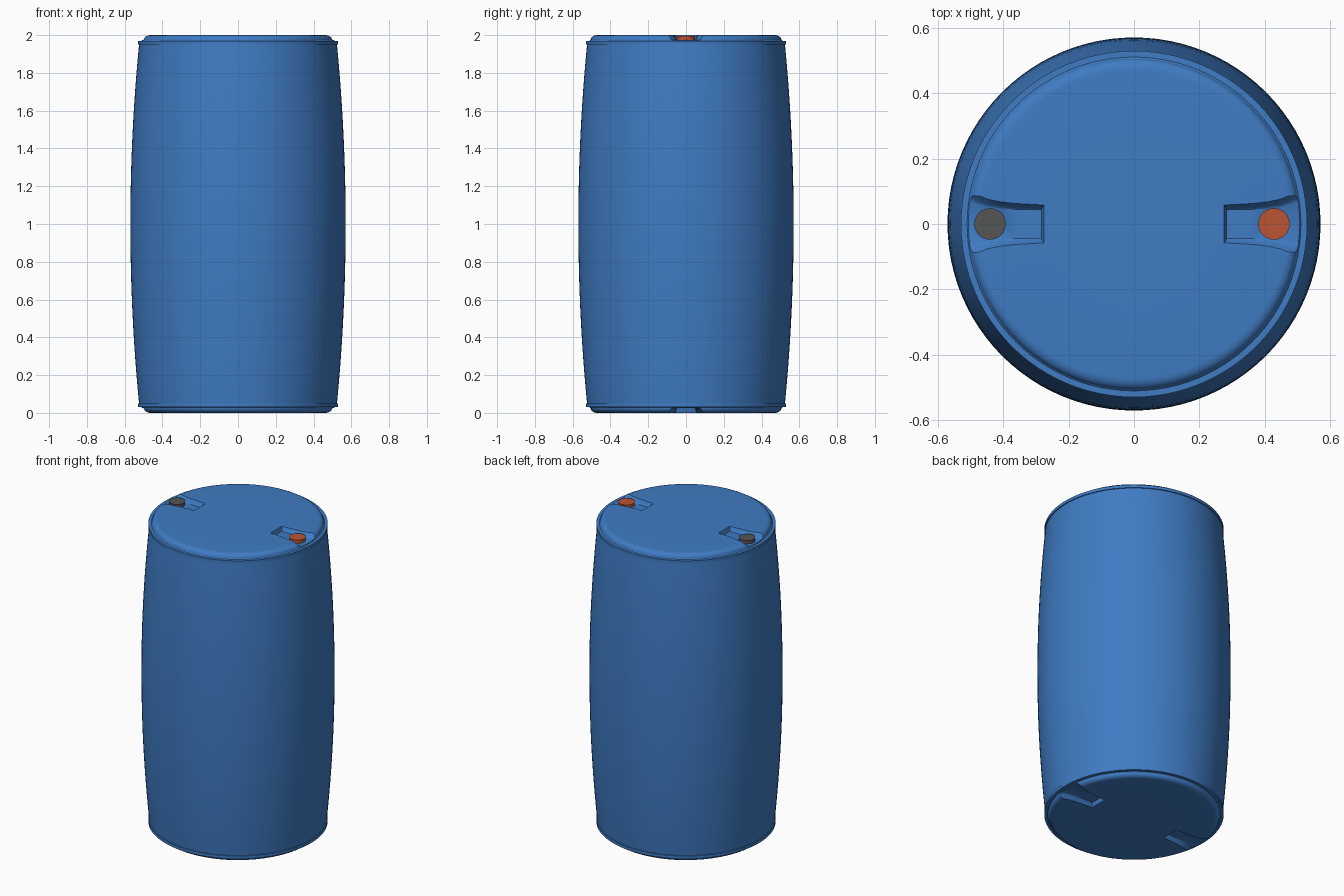
import bpy, bmesh
from math import pi, cos, sin

if "Cube" in bpy.data.objects:
    bpy.data.objects.remove(bpy.data.objects["Cube"])


def material(name, rgb):
    m = bpy.data.materials.new(name)
    m.diffuse_color = (*rgb, 1)
    m.use_nodes = True
    m.node_tree.nodes["Principled BSDF"].inputs["Base Color"].default_value = m.diffuse_color
    return m


def make_object(name, bm, mat=None):
    bmesh.ops.remove_doubles(bm, verts=bm.verts, dist=1e-5)
    bmesh.ops.recalc_face_normals(bm, faces=bm.faces)
    me = bpy.data.meshes.new(name)
    bm.to_mesh(me)
    bm.free()
    ob = bpy.data.objects.new(name, me)
    bpy.context.collection.objects.link(ob)
    if mat:
        me.materials.append(mat)
    return ob


def lathe(name, profile, mat, steps=96, x=0):
    bm = bmesh.new()
    vs = [bm.verts.new((r, 0, z)) for r, z in profile]
    es = [bm.edges.new(p) for p in zip(vs, vs[1:])]
    bmesh.ops.spin(bm, geom=vs + es, cent=(0, 0, 0), axis=(0, 0, 1),
                   angle=2 * pi, steps=steps)
    ob = make_object(name, bm, mat)
    ob.location.x = x
    return ob


def smooth(ob, angle=0.6):
    bpy.ops.object.select_all(action='DESELECT')
    ob.select_set(True)
    bpy.context.view_layer.objects.active = ob
    bpy.ops.object.shade_smooth_by_angle(angle=angle)


blue = material("blue_plastic", (0.05, 0.2, 0.55))
orange = material("orange_plastic", (0.5, 0.09, 0.035))
grey = material("dark_grey_plastic", (0.09, 0.09, 0.09))

# Barrel half profile: rounded lid, rim flange and bulging wall, mirrored in z
lid = [(0, 2.0), (0.25, 2.0), (0.47, 2.0)]
lid += [(0.47 + 0.035 * sin(a), 1.975 + 0.025 * cos(a))
        for a in [pi / 2 * i / 6 for i in range(1, 7)]]
lid += [(0.51, 1.97), (0.529, 1.97), (0.529, 1.951), (0.524, 1.95)]
wall = [(0.57 - 0.046 * t * t, 1 + 0.95 * t)
        for t in [i / 12 for i in range(11, -1, -1)]]
half = lid + wall
profile = half + [(r, 2 - z) for r, z in reversed(half[:-1])]
barrel = lathe("barrel_body", profile, blue)

# Flared bung recesses, two in each end: (x, floor half width, top half width)
FLOOR = 1.974
sections = [(0.275, 0.048, 0.056), (0.36, 0.05, 0.06), (0.41, 0.052, 0.065),
            (0.45, 0.058, 0.073), (0.48, 0.068, 0.086), (0.50, 0.08, 0.102),
            (0.54, 0.10, 0.13)]
bm = bmesh.new()
for sx in (1, -1):
    for sz in (1, -1):
        rings = []
        for i, (x, f, t) in enumerate(sections):
            d = t - f
            right = [(f - d * 0.5, 0), (f, 0.004), (f + d * 0.6, 0.016),
                     (t + d * 0.3, 0.027), (t + d * 1.5, 0.04)]
            ring = []
            for y, h in [(-y, h) for y, h in reversed(right)] + right:
                px = x if i else x + 0.008 - 0.3 * h
                ring.append(bm.verts.new((sx * px, y, 1 + sz * (FLOOR + h - 1))))
            rings.append(ring)
        n = len(rings[0])
        for a, b in zip(rings, rings[1:]):
            for k in range(n):
                bm.faces.new((a[k], a[(k + 1) % n], b[(k + 1) % n], b[k]))
        bm.faces.new(rings[0])
        bm.faces.new(rings[-1])
cutter = make_object("recess_cutter", bm, blue)
cutter.hide_render = True

mod = barrel.modifiers.new("recesses", 'BOOLEAN')
mod.operation = 'DIFFERENCE'
mod.solver = 'EXACT'
mod.object = cutter
bpy.context.view_layer.objects.active = barrel
bpy.ops.object.modifier_apply(modifier=mod.name)
bpy.data.objects.remove(cutter)
smooth(barrel)

# Bung caps
cap = [(0, 1.968), (0.048, 1.968), (0.048, 1.995), (0, 1.995)]
smooth(lathe("orange_bung", cap, orange, 48, 0.428))
smooth(lathe("grey_bung", cap, grey, 48, -0.44))
